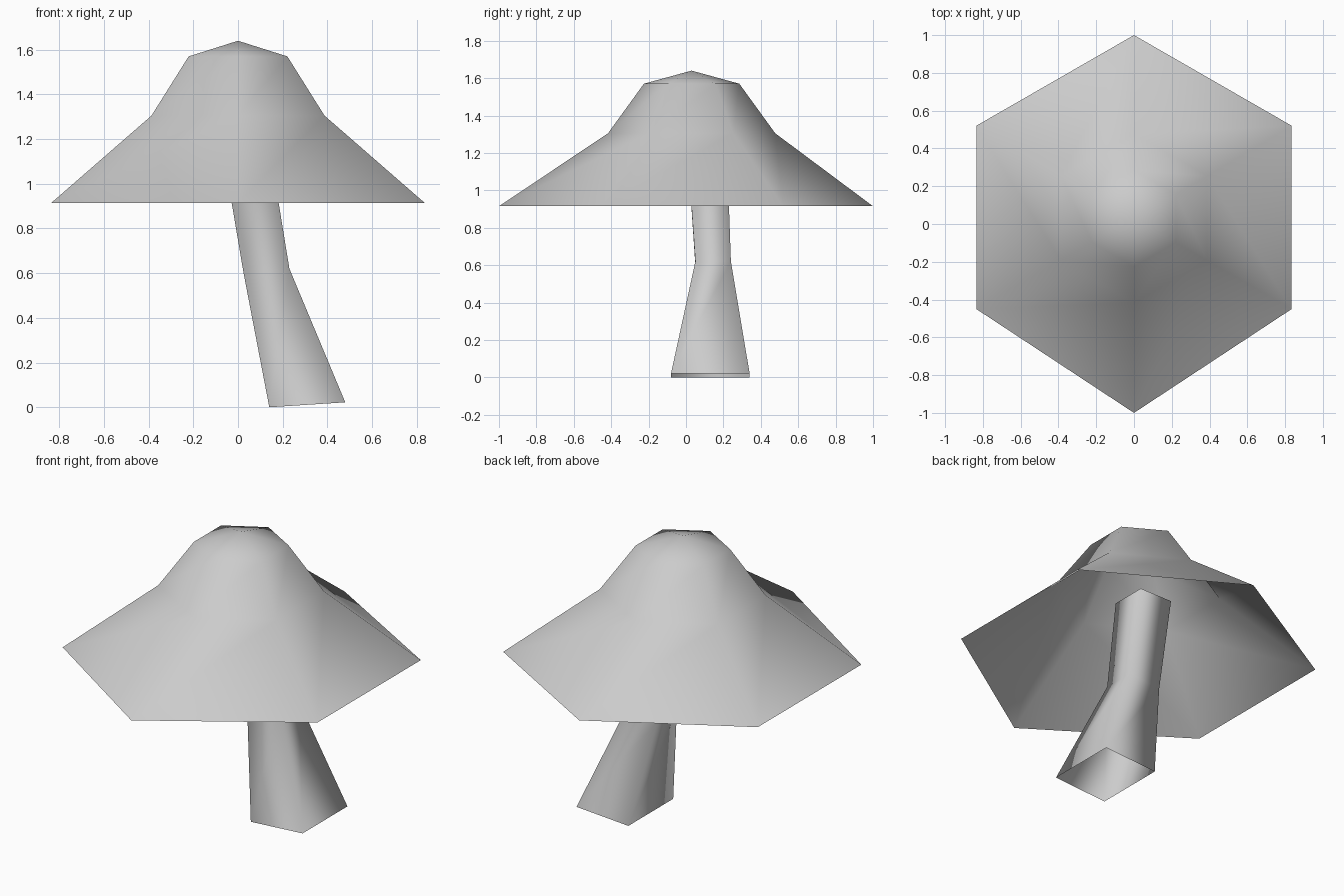
import bpy
from math import cos, sin, pi

default = bpy.data.objects.get("Cube")
if default:
    bpy.data.objects.remove(default, do_unlink=True)

GREY = (0.6, 0.6, 0.6, 1.0)
grey = bpy.data.materials.new("light_grey")
grey.use_nodes = True
grey.diffuse_color = GREY
grey.node_tree.nodes["Principled BSDF"].inputs["Base Color"].default_value = GREY


def loft(name, rings, apex=None):
    """Skin a stack of equal-sized rings, bottom to top, with an optional tip."""
    n = len(rings[0])
    verts = [v for ring in rings for v in ring]
    faces = []
    for r in range(len(rings) - 1):
        for i in range(n):
            a, b = r * n + i, r * n + (i + 1) % n
            faces.append((a, b, b + n, a + n))
    if apex:
        tip, base = len(verts), (len(rings) - 1) * n
        verts.append(apex)
        faces += [(base + i, base + (i + 1) % n, tip) for i in range(n)]
    mesh = bpy.data.meshes.new(name)
    mesh.from_pydata(verts, [], faces)
    mesh.materials.append(grey)
    mesh.shade_smooth()
    obj = bpy.data.objects.new(name, mesh)
    bpy.context.collection.objects.link(obj)
    return obj


# Cap: open six-sided bell with a shallow pointed crown
def hexagon(radius, z, y_mid):
    return [(radius * cos(pi / 2 + i * pi / 3),
             y_mid + radius * sin(pi / 2 + i * pi / 3), z) for i in range(6)]


cap_profile = [(0.447, 1.305), (0.255, 1.57)]
# The rim is a little wider front to back, with its side corners flush
rim = [(0.835 * x, 0.002 + y, 0.915) for x, y in
       [(0, 0.998), (-1, 0.518), (-1, -0.452), (0, -1.002), (1, -0.452), (1, 0.518)]]
loft("mushroom_cap", [rim] + [hexagon(r, z, 0.03) for r, z in cap_profile],
     apex=(0, 0.03, 1.64))


# Stem: open four-sided tube, leaning and flaring towards the foot
def rectangle(x0, x1, y0, y1, z0, z1):
    return [(x0, y0, z0), (x1, y0, z1), (x1, y1, z1), (x0, y1, z0)]


loft("mushroom_stem", [
    rectangle(0.14, 0.48, -0.08, 0.34, 0.0, 0.022),
    rectangle(0.025, 0.23, 0.05, 0.24, 0.60, 0.62),
    rectangle(-0.075, 0.137, 0.01, 0.22, 1.19, 1.19),
])
